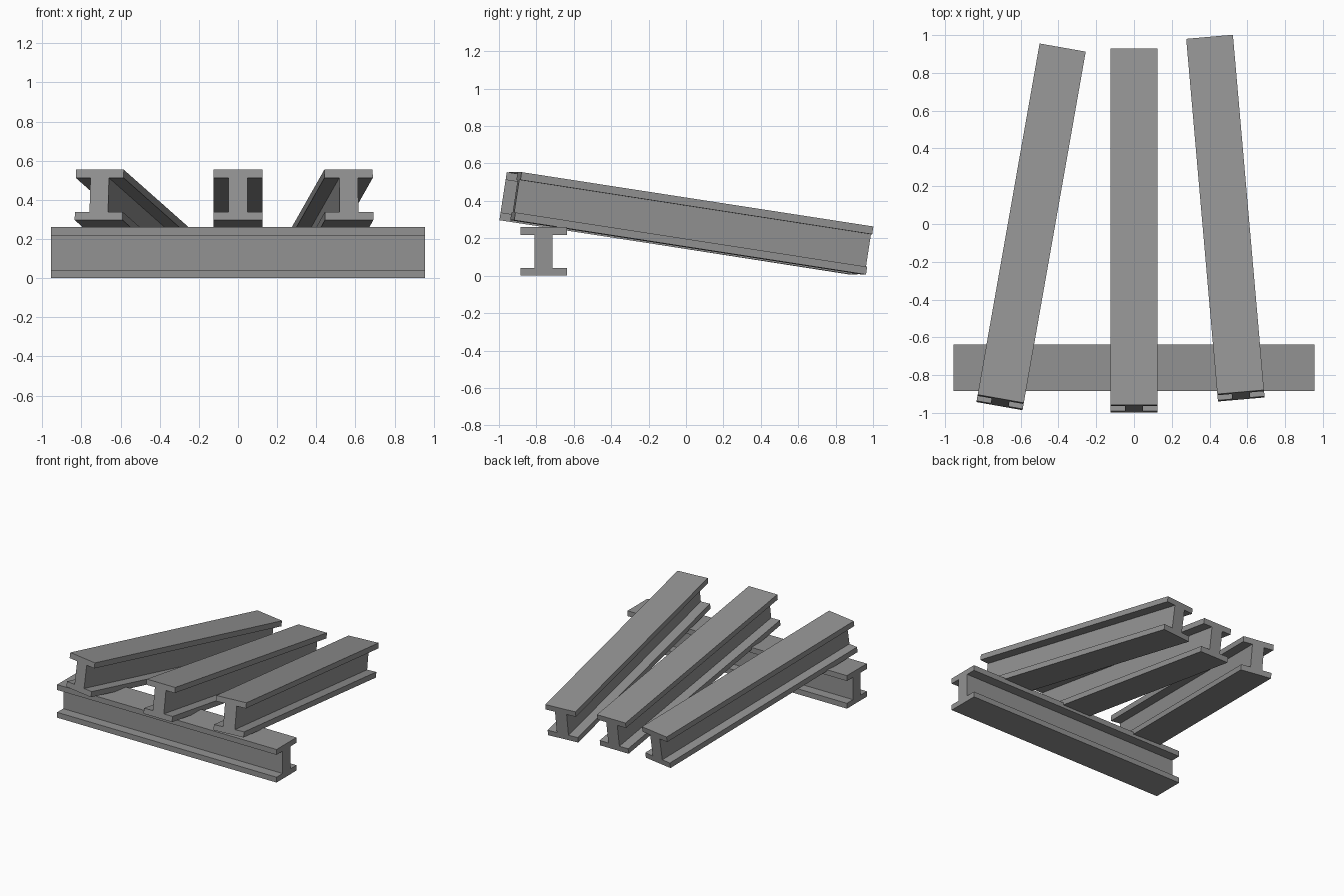
import bpy
import bmesh
from math import radians

cube = bpy.data.objects.get("Cube")
if cube:
    bpy.data.objects.remove(cube, do_unlink=True)

# Single steel colour
STEEL = (0.29, 0.29, 0.29, 1.0)
steel = bpy.data.materials.new("steel grey")
steel.use_nodes = True
steel.diffuse_color = STEEL
bsdf = next(n for n in steel.node_tree.nodes if n.type == 'BSDF_PRINCIPLED')
bsdf.inputs["Base Color"].default_value = STEEL

WIDTH, HEIGHT, FLANGE, WEB, LENGTH = 0.248, 0.26, 0.042, 0.096, 1.91


def i_beam(name, location, tilt=0, turn=0):
    """I-section extruded along local y and centred on its own origin."""
    w, h, t = WIDTH / 2, HEIGHT / 2, WEB / 2
    f = h - FLANGE
    right = [(w, -h), (w, -f), (t, -f), (t, f), (w, f), (w, h)]
    profile = right + [(-x, z) for x, z in reversed(right)]

    bm = bmesh.new()
    section = bm.faces.new([bm.verts.new((x, -LENGTH / 2, z)) for x, z in profile])
    ext = bmesh.ops.extrude_face_region(bm, geom=[section], use_keep_orig=True)
    verts = [e for e in ext["geom"] if isinstance(e, bmesh.types.BMVert)]
    bmesh.ops.translate(bm, verts=verts, vec=(0, LENGTH, 0))
    bmesh.ops.recalc_face_normals(bm, faces=bm.faces)

    mesh = bpy.data.meshes.new(name)
    bm.to_mesh(mesh)
    bm.free()
    mesh.materials.append(steel)
    obj = bpy.data.objects.new(name, mesh)
    obj.location = location
    obj.rotation_euler = (radians(tilt), 0, radians(turn))
    bpy.context.collection.objects.link(obj)
    return obj


# Support beam lying across the front
i_beam("support_beam", (0, -0.761, HEIGHT / 2), turn=90)

# Three beams leaning on the support, fanned out
TILT = -8.75
i_beam("right_leaning_beam", (-0.545, -0.015, 0.28), TILT, -10)
i_beam("middle_leaning_beam", (0, -0.034, 0.28), TILT)
i_beam("left_leaning_beam", (0.484, 0.031, 0.28), TILT, 5)
